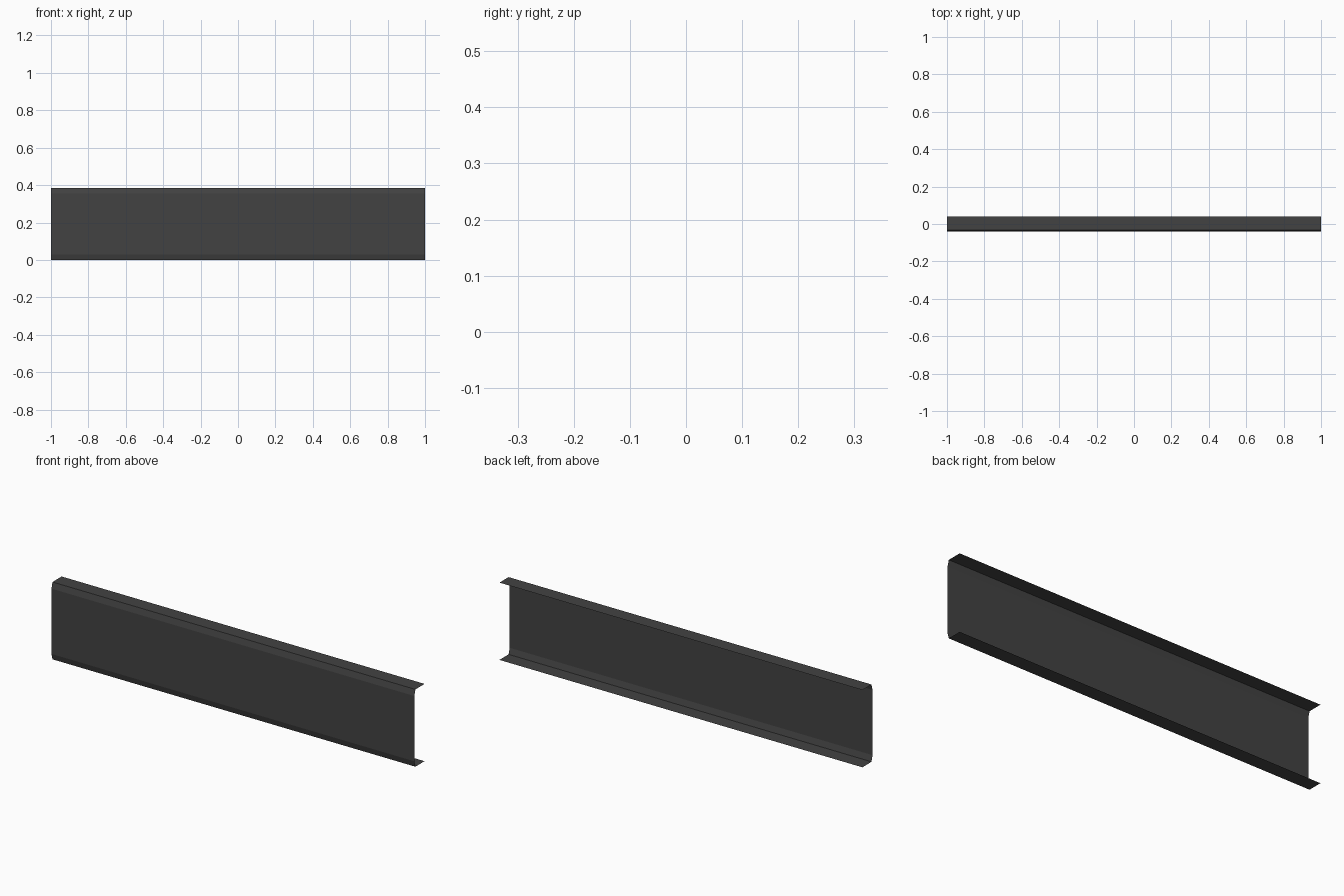
import bpy
import bmesh

if "Cube" in bpy.data.objects:
    bpy.data.objects.remove(bpy.data.objects["Cube"])

HEIGHT = 0.385
HALF_DEPTH = 0.04
BEND_Y, BEND_Z = 0.008, 0.03   # size of the bent corner

grey = bpy.data.materials.new("dark grey")
grey.diffuse_color = (0.055, 0.055, 0.055, 1)
grey.use_nodes = True
grey.node_tree.nodes["Principled BSDF"].inputs["Base Color"].default_value = grey.diffuse_color

# Lower half of the C section (flange, bend), mirrored in height for the upper half
lower = [(HALF_DEPTH, 0), (-HALF_DEPTH + BEND_Y, 0), (-HALF_DEPTH, BEND_Z)]
profile = lower + [(y, HEIGHT - z) for y, z in reversed(lower)]

# Sweep the open section along x as thin sheet
bm = bmesh.new()
left = [bm.verts.new((-1, y, z)) for y, z in profile]
right = [bm.verts.new((1, y, z)) for y, z in profile]
for i in range(len(profile) - 1):
    bm.faces.new((left[i], right[i], right[i + 1], left[i + 1]))

mesh = bpy.data.meshes.new("channel_rail")
bm.to_mesh(mesh)
bm.free()
mesh.materials.append(grey)
rail = bpy.data.objects.new("channel_rail", mesh)
bpy.context.collection.objects.link(rail)
